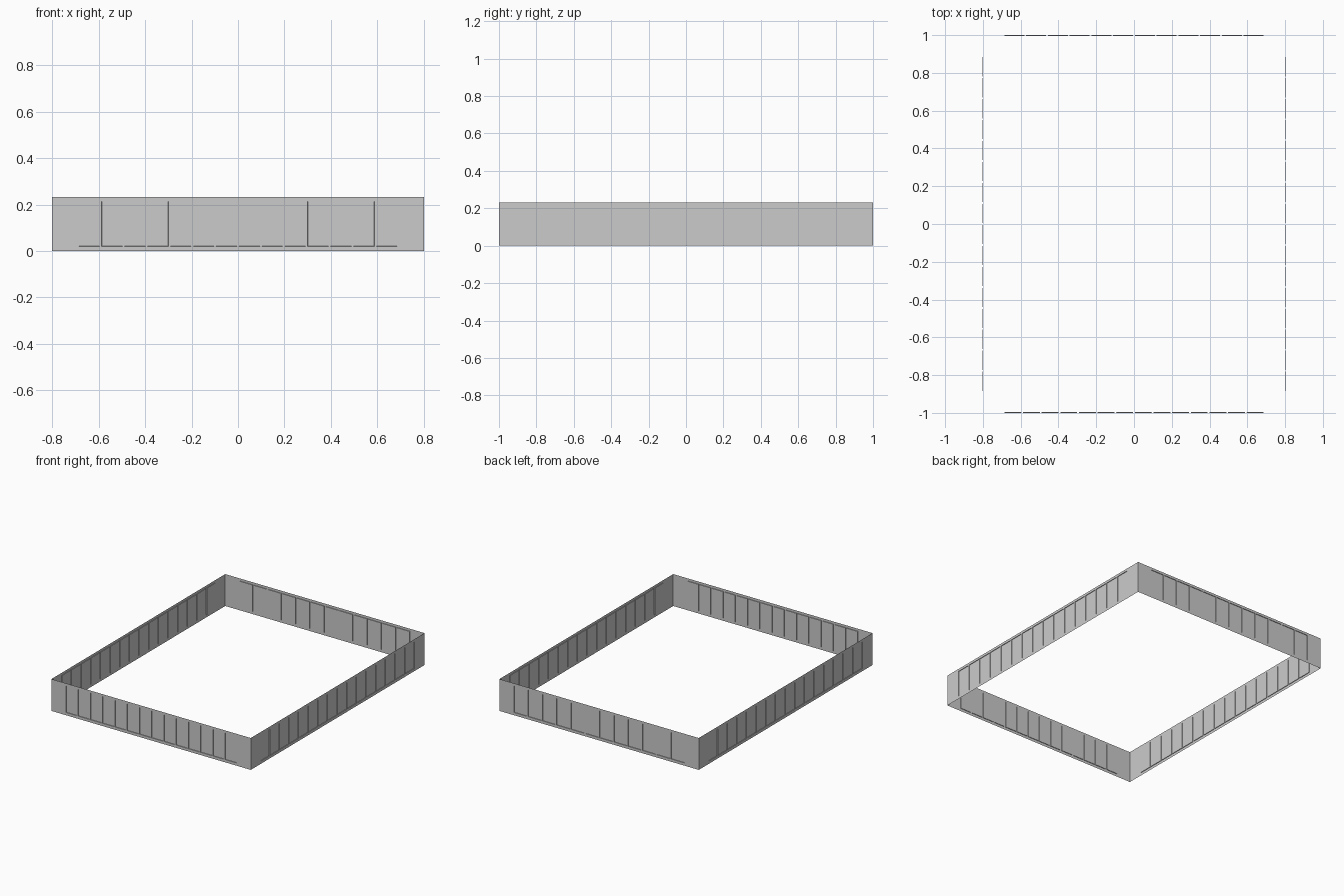
import bpy, bmesh
from mathutils import Matrix
from math import pi

if "Cube" in bpy.data.objects:
    bpy.data.objects.remove(bpy.data.objects["Cube"])

HX, HY, H = 0.803, 1.0, 0.232     # half width, half length, wall height
MARGIN, GAP = 0.112, 0.009        # plain strip at corners, gap between panels
Z0, Z1 = 0.02, 0.214              # bottom and top of the pressed panels


def wall(name, half, dist, turn, count, depth):
    """Thin sheet facing outward with a row of panels pressed inward."""
    pitch = 2 * (half - MARGIN) / count
    xs = [-half]
    for i in range(count):
        left = -half + MARGIN + i * pitch
        xs += [left + GAP / 2, left + pitch - GAP / 2]
    xs.append(half)
    bm = bmesh.new()
    rows = [[bm.verts.new((x, -dist, z)) for x in xs] for z in (0, Z0, Z1, H)]
    panels = []
    for r in range(3):
        for c in range(len(xs) - 1):
            f = bm.faces.new((rows[r][c], rows[r][c + 1],
                              rows[r + 1][c + 1], rows[r + 1][c]))
            if r == 1 and c % 2 == 1:
                panels.append(f)
    bm.normal_update()
    bmesh.ops.inset_individual(bm, faces=panels, thickness=0.0005, depth=-depth)
    bm.transform(Matrix.Rotation(turn, 4, 'Z'))
    me = bpy.data.meshes.new(name)
    bm.to_mesh(me)
    bm.free()
    bpy.context.collection.objects.link(bpy.data.objects.new(name, me))


# four walls of the open frame
wall("front_wall", HX, HY, 0, 14, 0.004)
wall("right_wall", HY, HX, pi / 2, 16, 0.004)
wall("back_wall", HX, HY, pi, 12, 0.004)
wall("left_wall", HY, HX, -pi / 2, 16, 0.004)
